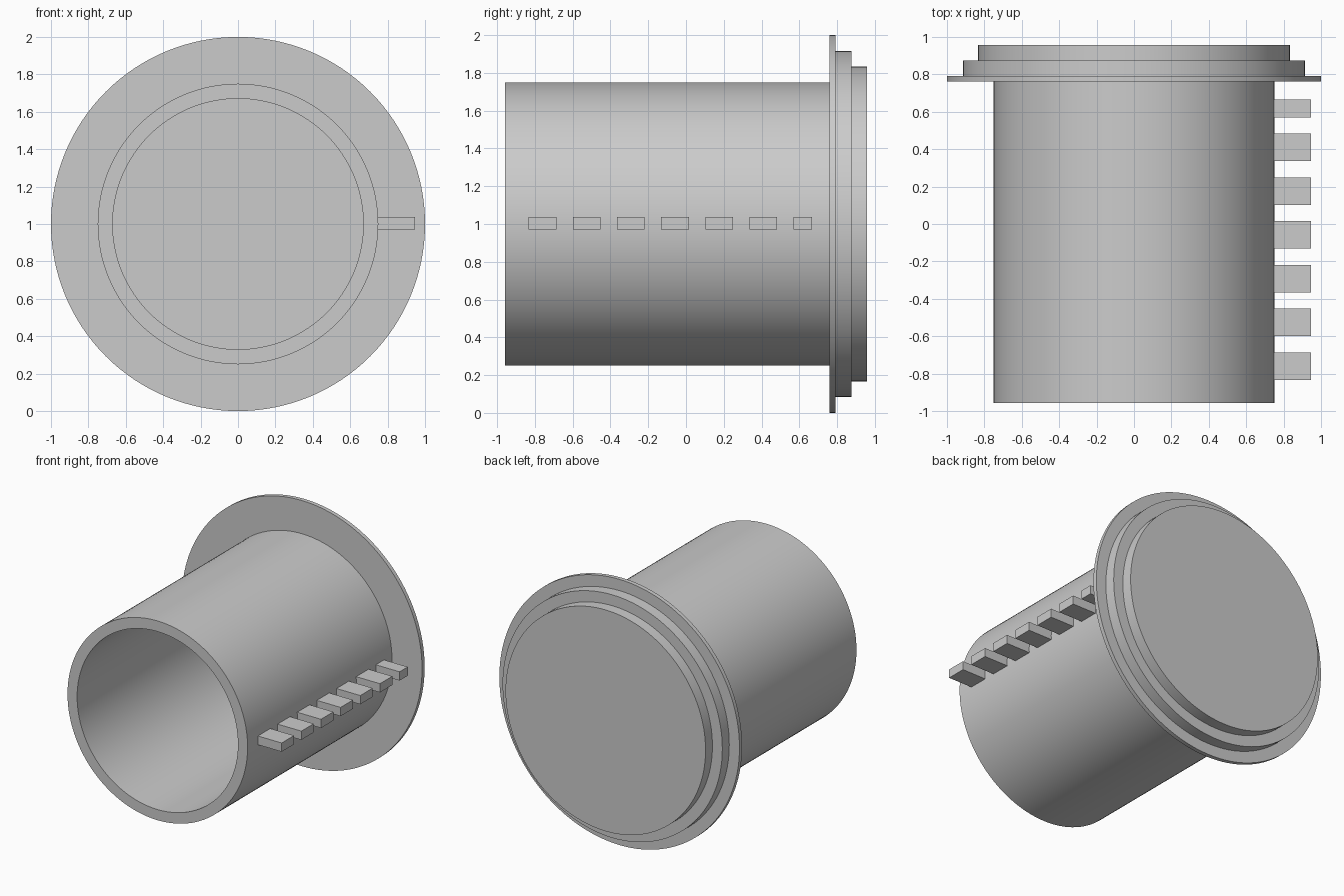
import bpy, bmesh, math

if "Cube" in bpy.data.objects:
    bpy.data.objects.remove(bpy.data.objects["Cube"])

SEGMENTS = 128
CENTRE_Z = 1.0

# Single plain grey
grey = bpy.data.materials.new("plain grey")
grey.use_nodes = True
grey.diffuse_color = (0.6, 0.6, 0.6, 1)
grey.node_tree.nodes["Principled BSDF"].inputs["Base Color"].default_value = (0.6, 0.6, 0.6, 1)


def finish(name, bm, smooth):
    bmesh.ops.recalc_face_normals(bm, faces=bm.faces[:])
    mesh = bpy.data.meshes.new(name)
    bm.to_mesh(mesh)
    bm.free()
    mesh.materials.append(grey)
    obj = bpy.data.objects.new(name, mesh)
    bpy.context.collection.objects.link(obj)
    if smooth:
        bpy.ops.object.select_all(action='DESELECT')
        obj.select_set(True)
        bpy.context.view_layer.objects.active = obj
        bpy.ops.object.shade_smooth_by_angle(angle=math.radians(30))
    return obj


def lathe(name, profile, ring_shaped):
    """Turn (radius, y) points about the y axis; close as a tube or cap the ends."""
    bm = bmesh.new()
    rings = []
    for r, y in profile:
        angles = [2 * math.pi * i / SEGMENTS for i in range(SEGMENTS)]
        rings.append([bm.verts.new((r * math.cos(a), y, CENTRE_Z + r * math.sin(a)))
                      for a in angles])
    pairs = list(zip(rings, rings[1:]))
    if ring_shaped:
        pairs.append((rings[-1], rings[0]))
    else:
        bm.faces.new(rings[0])
        bm.faces.new(rings[-1])
    for a, b in pairs:
        for i in range(SEGMENTS):
            j = (i + 1) % SEGMENTS
            bm.faces.new((a[i], a[j], b[j], b[i]))
    return finish(name, bm, True)


def box(name, low, high):
    bm = bmesh.new()
    bmesh.ops.create_cube(bm, size=1)
    for v in bm.verts:
        v.co = [l + (c + 0.5) * (h - l) for c, l, h in zip(v.co, low, high)]
    return finish(name, bm, False)


# Hollow barrel, open at the front
lathe("barrel", [(0.67, 0.77), (0.67, -0.957), (0.75, -0.957), (0.75, 0.77)], True)

# Flange and two smaller steps closing the back
lathe("stepped_end_cap", [(1.0, 0.761), (1.0, 0.792), (0.915, 0.792), (0.915, 0.875),
                          (0.833, 0.875), (0.833, 0.957)], False)

# Row of teeth along the left side, the last one shorter
for i in range(7):
    y = -0.833 + i * 0.2338
    length = 0.147 if i < 6 else 0.097
    box(f"tooth_{i + 1}", (0.735, y, 0.971), (0.947, y + length, 1.037))
